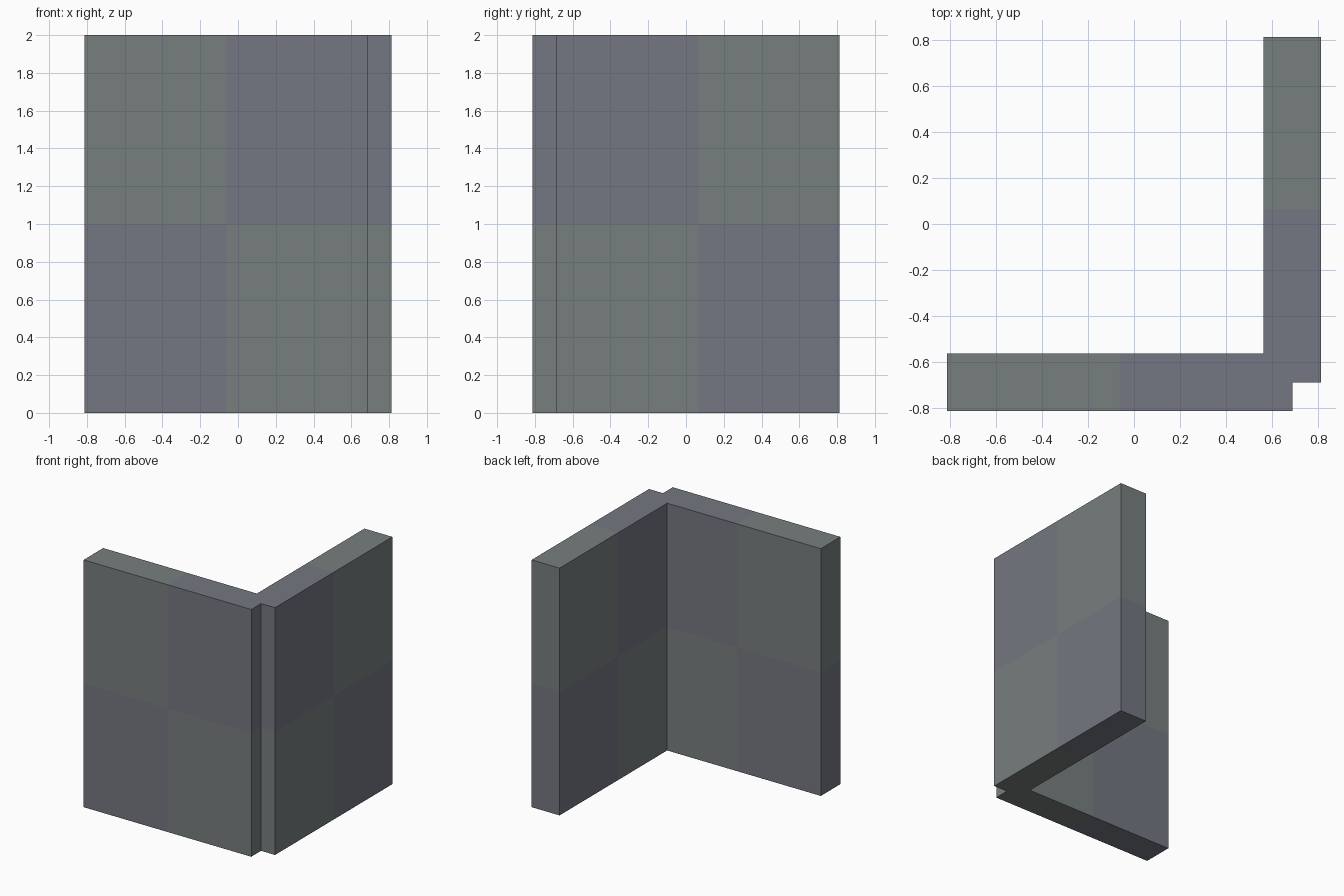
import bpy, bmesh

if "Cube" in bpy.data.objects:
    bpy.data.objects.remove(bpy.data.objects["Cube"])

HALF, THICK, NOTCH, HEIGHT = 0.8125, 0.25, 0.125, 2.0
inner, step = HALF - THICK, HALF - NOTCH
MID = 0.0625  # panel seam offset on both walls


def material(name, rgb):
    mat = bpy.data.materials.new(name)
    mat.diffuse_color = (*rgb, 1)
    mat.use_nodes = True
    mat.node_tree.nodes["Principled BSDF"].inputs["Base Color"].default_value = mat.diffuse_color
    return mat


# L-shaped footprint with a notched outer corner, extruded upward
outline = [(-HALF, -HALF), (step, -HALF), (step, -step), (HALF, -step),
           (HALF, HALF), (inner, HALF), (inner, -inner), (-HALF, -inner)]
bm = bmesh.new()
base = bm.faces.new([bm.verts.new((x, y, 0)) for x, y in outline])
top = bmesh.ops.extrude_face_region(bm, geom=[base])["geom"]
bmesh.ops.translate(bm, vec=(0, 0, HEIGHT),
                    verts=[v for v in top if isinstance(v, bmesh.types.BMVert)])

# Panel seams: each wall is two panels wide and two high; last cuts split off the corner
for co, no in [((-MID, 0, 0), (1, 0, 0)), ((0, MID, 0), (0, 1, 0)),
               ((0, 0, HEIGHT / 2), (0, 0, 1)), ((inner, 0, 0), (1, 0, 0))]:
    geom = bm.verts[:] + bm.edges[:] + bm.faces[:]
    bmesh.ops.bisect_plane(bm, geom=geom, plane_co=co, plane_no=no)
bmesh.ops.recalc_face_normals(bm, faces=bm.faces[:])

# Chequered panel tints
for f in bm.faces:
    c = f.calc_center_median()
    outer = c.x < -MID or c.y > MID
    upper = c.z > HEIGHT / 2
    f.material_index = 0 if outer == upper else 1

mesh = bpy.data.meshes.new("corner_wall")
bm.to_mesh(mesh)
bm.free()
mesh.materials.append(material("green_grey", (0.185, 0.21, 0.21)))
mesh.materials.append(material("blue_grey", (0.175, 0.185, 0.22)))
bpy.context.collection.objects.link(bpy.data.objects.new("corner_wall", mesh))
